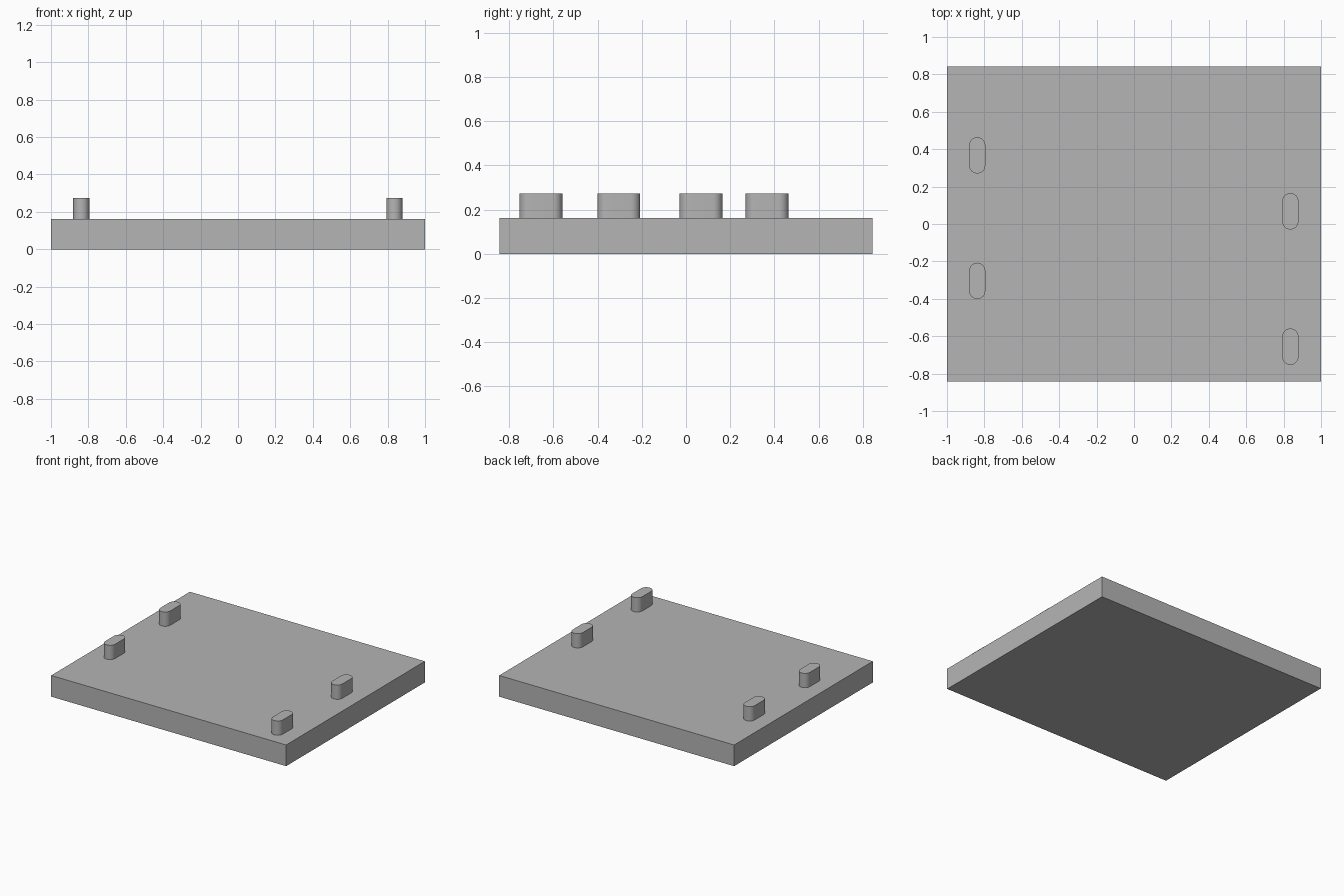
import bpy
import bmesh
from math import pi, sin, cos, radians

if "Cube" in bpy.data.objects:
    bpy.data.objects.remove(bpy.data.objects["Cube"], do_unlink=True)

grey = bpy.data.materials.new("plain grey")
grey.use_nodes = True
colour = (0.46, 0.46, 0.46, 1)
grey.diffuse_color = colour
grey.node_tree.nodes["Principled BSDF"].inputs["Base Color"].default_value = colour


def extruded(name, outline, bottom, top, location=(0, 0)):
    """Extrude a flat outline straight up into a closed solid."""
    bm = bmesh.new()
    base = bm.faces.new([bm.verts.new((x, y, bottom)) for x, y in outline])
    result = bmesh.ops.extrude_face_region(bm, geom=[base], use_keep_orig=True)
    raised = [v for v in result["geom"] if isinstance(v, bmesh.types.BMVert)]
    bmesh.ops.translate(bm, verts=raised, vec=(0, 0, top - bottom))
    bmesh.ops.recalc_face_normals(bm, faces=bm.faces[:])
    mesh = bpy.data.meshes.new(name)
    bm.to_mesh(mesh)
    bm.free()
    mesh.materials.append(grey)
    obj = bpy.data.objects.new(name, mesh)
    obj.location = (*location, 0)
    bpy.context.collection.objects.link(obj)
    return obj


def slot_outline(half_width, half_length, steps=16):
    """Rounded slot running along y: two half circles joined by straight sides."""
    shift = half_length - half_width
    points = []
    for start, offset in ((0, shift), (pi, -shift)):
        for i in range(steps + 1):
            a = start + pi * i / steps
            points.append((half_width * cos(a), half_width * sin(a) + offset))
    return points


# Base plate
W, D, PLATE_TOP, PEG_TOP = 1.0, 0.843, 0.163, 0.273
extruded("base_plate", [(-W, -D), (W, -D), (W, D), (-W, D)], 0, PLATE_TOP)

# Locating pegs, staggered between the two sides
pegs = {
    "right_back_peg": (-0.838, 0.367),
    "right_front_peg": (-0.838, -0.304),
    "left_back_peg": (0.836, 0.068),
    "left_front_peg": (0.836, -0.656),
}
for name, spot in pegs.items():
    peg = extruded(name, slot_outline(0.043, 0.097), PLATE_TOP - 0.01, PEG_TOP, spot)
    bpy.ops.object.select_all(action="DESELECT")
    peg.select_set(True)
    bpy.context.view_layer.objects.active = peg
    bpy.ops.object.shade_smooth_by_angle(angle=radians(30))
